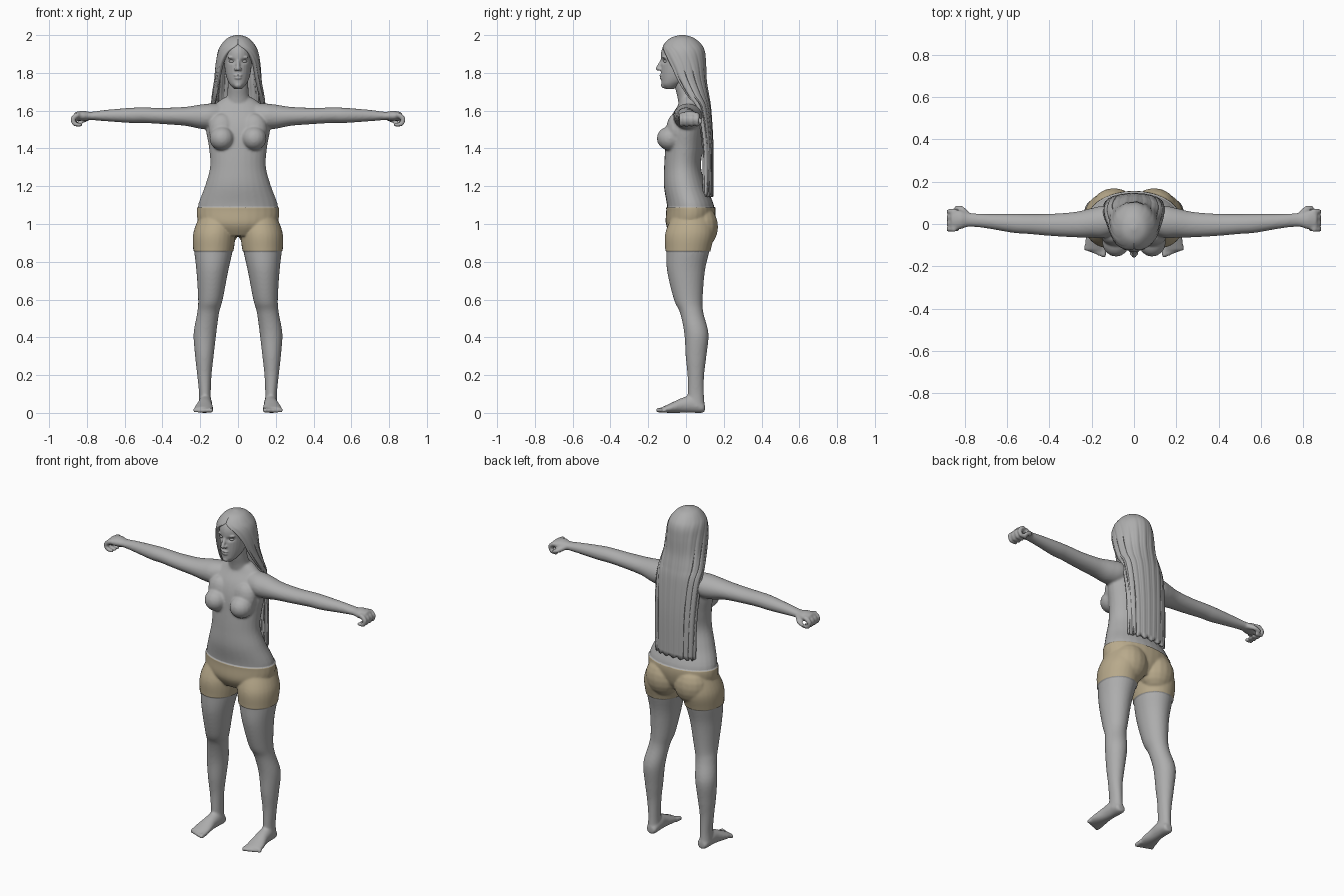
import bpy, bmesh, math
from mathutils import Vector, Matrix

if "Cube" in bpy.data.objects:
    bpy.data.objects.remove(bpy.data.objects["Cube"])


def material(name, rgb):
    m = bpy.data.materials.new(name)
    m.use_nodes = True
    m.diffuse_color = (*rgb, 1)
    m.node_tree.nodes["Principled BSDF"].inputs["Base Color"].default_value = (*rgb, 1)
    return m


GREY = material("neutral grey", (0.42, 0.42, 0.42))
TAN = material("tan cloth", (0.48, 0.40, 0.26))


def smooth_rows(rows, steps=5):
    """Catmull-Rom interpolation between rows of numbers."""
    rows = [Vector(r) for r in rows]
    out = []
    for i in range(len(rows) - 1):
        a, b, c, d = (rows[max(0, min(len(rows) - 1, i + k))] for k in (-1, 0, 1, 2))
        for s in range(steps):
            t = s / steps
            out.append(b + (c - a) * (t / 2) + (a * 2 - b * 5 + c * 4 - d) * (t * t / 2)
                       + (b * 3 - a - c * 3 + d) * (t ** 3 / 2))
    return out + [rows[-1]]


def loft(bm, rows, place, sides=28):
    """Closed tube through elliptical rings; rows are (along, c1, c2, r1, r2)."""
    rings = []
    for h, c1, c2, r1, r2 in smooth_rows(rows):
        angles = [math.tau * k / sides for k in range(sides)]
        rings.append([bm.verts.new(place(h, c1 + r1 * math.cos(a), c2 + r2 * math.sin(a)))
                      for a in angles])
    faces = [bm.faces.new((p[k], p[(k + 1) % sides], q[(k + 1) % sides], q[k]))
             for p, q in zip(rings, rings[1:]) for k in range(sides)]
    faces += [bm.faces.new(rings[0]), bm.faces.new(rings[-1])]
    bmesh.ops.recalc_face_normals(bm, faces=faces)


def ball(bm, centre, radii):
    mat = Matrix.Translation(centre) @ Matrix.Diagonal((*radii, 1))
    bmesh.ops.create_uvsphere(bm, u_segments=16, v_segments=10, radius=1, matrix=mat)


def chain(bm, points, r0, r1, steps=5):
    """Rounded digit made from overlapping balls along a path."""
    path = smooth_rows(points, steps)
    for i, p in enumerate(path):
        r = r0 + (r1 - r0) * i / (len(path) - 1)
        ball(bm, p, (r, r, r))


def finish(name, bm, mats, mods=()):
    """Make the object, bake its modifiers and shade it smooth."""
    me = bpy.data.meshes.new(name)
    bm.to_mesh(me)
    bm.free()
    ob = bpy.data.objects.new(name, me)
    bpy.context.collection.objects.link(ob)
    for kind, props in mods:
        mod = ob.modifiers.new(kind.title(), kind)
        for key, value in props.items():
            setattr(mod, key, value)
    dg = bpy.context.evaluated_depsgraph_get()
    baked = bpy.data.meshes.new_from_object(ob.evaluated_get(dg))
    ob.modifiers.clear()
    ob.data = baked
    baked.materials.clear()
    for m in mats:
        baked.materials.append(m)
    for p in baked.polygons:
        p.use_smooth = True
    return ob


def clay(voxel, rounds):
    return [("REMESH", {"mode": "VOXEL", "voxel_size": voxel}),
            ("SMOOTH", {"factor": 0.5, "iterations": rounds})]


# Torso and neck
bm = bmesh.new()
upright = lambda h, a, b: (a, b, h)
loft(bm, [(.94, 0, .02, .13, .09), (1.0, 0, .02, .2, .122), (1.09, 0, .025, .213, .125),
          (1.2, 0, -.005, .175, .112), (1.3, 0, -.018, .148, .098),
          (1.4, 0, -.01, .153, .1), (1.5, 0, 0, .17, .1), (1.57, 0, .012, .165, .09),
          (1.63, 0, .02, .125, .062), (1.67, 0, .022, .075, .05)], upright)
loft(bm, [(1.6, 0, .025, .08, .06), (1.67, 0, .01, .06, .055),
          (1.72, 0, -.005, .055, .053), (1.78, 0, -.015, .055, .055)], upright)

for s in (1, -1):
    mirrored = lambda h, a, b: (s * a, b, h)
    # Chest and seat volumes
    ball(bm, (s * .085, -.085, 1.453), (.066, .07, .064))
    ball(bm, (s * .085, -.055, 1.5), (.07, .05, .085))
    ball(bm, (s * .095, .08, .985), (.1, .085, .11))
    # Leg
    loft(bm, [(1.04, .11, .03, .09, .1), (.95, .125, .02, .107, .125),
              (.86, .13, .01, .102, .115), (.75, .136, 0, .084, .1),
              (.6, .146, .012, .065, .076), (.53, .158, .03, .058, .062),
              (.42, .175, .055, .06, .064), (.3, .178, .053, .049, .055),
              (.2, .178, .052, .038, .044), (.1, .175, .052, .031, .043),
              (.03, .175, .055, .034, .045)], mirrored)
    # Foot and toes
    loft(bm, [(.1, .172, .026, .02, .018), (.085, .172, .03, .032, .03),
              (.03, .173, .045, .037, .045), (-.02, .176, .04, .039, .04),
              (-.08, .181, .026, .05, .026), (-.125, .184, .016, .049, .015)],
         lambda h, a, b: (s * a, h, b))
    for i in range(5):
        x, tip, r = .144 + .021 * i, -.145 + .007 * i, .014 - .001 * i
        chain(bm, [(s * x, -.11, .018), (s * x, tip, r)], r, r)
    # Arm and hand
    loft(bm, [(.06, .015, 1.575, .05, .06), (.14, .01, 1.57, .075, .068),
              (.2, .005, 1.568, .07, .064), (.28, -.003, 1.57, .06, .05),
              (.4, -.004, 1.572, .052, .043), (.5, 0, 1.576, .047, .041),
              (.57, .003, 1.575, .045, .04), (.7, .014, 1.574, .034, .03),
              (.78, .02, 1.572, .033, .022), (.82, .02, 1.573, .045, .027),
              (.865, .02, 1.572, .048, .02)], lambda h, a, b: (s * h, a, b))
    for i in range(4):
        y = -.025 + .028 * i
        chain(bm, [(s * .85, y, 1.578), (s * .874, y, 1.558),
                   (s * .865, y, 1.53), (s * .835, y, 1.525)], .014, .011)
    chain(bm, [(s * .79, .045, 1.565), (s * .815, .072, 1.55), (s * .84, .076, 1.54)],
          .016, .011)

body = finish("body", bm, [GREY, TAN], clay(.0065, 7))

# Shorts: cut hems into the body and lift the cloth slightly
WAIST, HEM = 1.087, .857
bm = bmesh.new()
bm.from_mesh(body.data)
for z in (WAIST, HEM):
    bmesh.ops.bisect_plane(bm, geom=bm.verts[:] + bm.edges[:] + bm.faces[:],
                           plane_co=(0, 0, z), plane_no=(0, 0, 1))
cloth = [f for f in bm.faces if HEM < f.calc_center_median().z < WAIST]
for f in cloth:
    f.material_index = 1
bm.normal_update()
lift = {v: v.normal.copy() for f in cloth for v in f.verts}
for v, n in lift.items():
    v.co += n * .005
bm.to_mesh(body.data)
bm.free()

# Head with nose, lips and brow
bm = bmesh.new()
loft(bm, [(1.715, 0, -.085, .02, .022), (1.735, 0, -.078, .04, .05),
          (1.76, 0, -.06, .055, .071), (1.8, 0, -.04, .067, .093),
          (1.86, 0, -.03, .074, .103), (1.91, 0, -.025, .076, .107),
          (1.95, 0, -.02, .068, .094), (1.98, 0, -.02, .04, .055)], upright)
chain(bm, [(0, -.124, 1.87), (0, -.137, 1.845), (0, -.148, 1.823)], .009, .012)
ball(bm, (0, -.128, 1.787), (.024, .013, .007))
ball(bm, (0, -.126, 1.773), (.021, .014, .008))
ball(bm, (0, -.113, 1.735), (.022, .02, .017))
for s in (1, -1):
    ball(bm, (s * .012, -.137, 1.819), (.009, .012, .008))
    ball(bm, (s * .033, -.112, 1.882), (.024, .014, .007))
head = finish("head", bm, [GREY], clay(.004, 4))
for v in head.data.vertices:
    for s in (1, -1):
        d = Vector((v.co.x - s * .032, (v.co.z - 1.862) * 1.5))
        if v.co.y < -.05:
            v.co.y += .013 * math.exp(-d.length_squared / .016 ** 2)

# Eyes
bm = bmesh.new()
for s in (1, -1):
    ball(bm, (s * .032, -.106, 1.861), (.015, .013, .009))
finish("eyes", bm, [GREY])

# Long hair: an open shell of (height, half width, y centre, depth, wrap angle)
bm = bmesh.new()
COLS = 96
grid = []
for z, rx, yc, ry, wrap in smooth_rows([
        (1.99, .008, -.02, .008, math.pi), (1.976, .048, -.02, .055, math.pi),
        (1.945, .078, -.018, .09, 3.1), (1.91, .096, -.016, .105, 2.6),
        (1.85, .106, -.012, .106, 2.25), (1.76, .114, .005, .092, 2.05),
        (1.68, .126, .035, .075, 1.9), (1.6, .133, .065, .057, 1.6),
        (1.4, .13, .088, .046, 1.45), (1.15, .125, .092, .042, 1.4)], 7):
    row = []
    for k in range(COLS + 1):
        t = 2 * k / COLS - 1
        depth = min(1, (1.99 - z) * 5)
        ripple = 1 + depth * (.018 * math.sin(t * 31) + .01 * math.sin(t * 67 + z * 3))
        drop = .006 * math.sin(t * 23) if z < 1.16 else 0
        row.append(bm.verts.new((rx * ripple * math.sin(t * wrap),
                                 yc + ry * ripple * math.cos(t * wrap), z + drop)))
    grid.append(row)
for p, q in zip(grid, grid[1:]):
    for k in range(COLS):
        bm.faces.new((p[k], q[k], q[k + 1], p[k + 1]))
bm.faces.new(grid[0][:-1])
bmesh.ops.remove_doubles(bm, verts=bm.verts[:], dist=.0003)
finish("long_hair", bm, [GREY], [("SOLIDIFY", {"thickness": .022, "offset": 0})])
